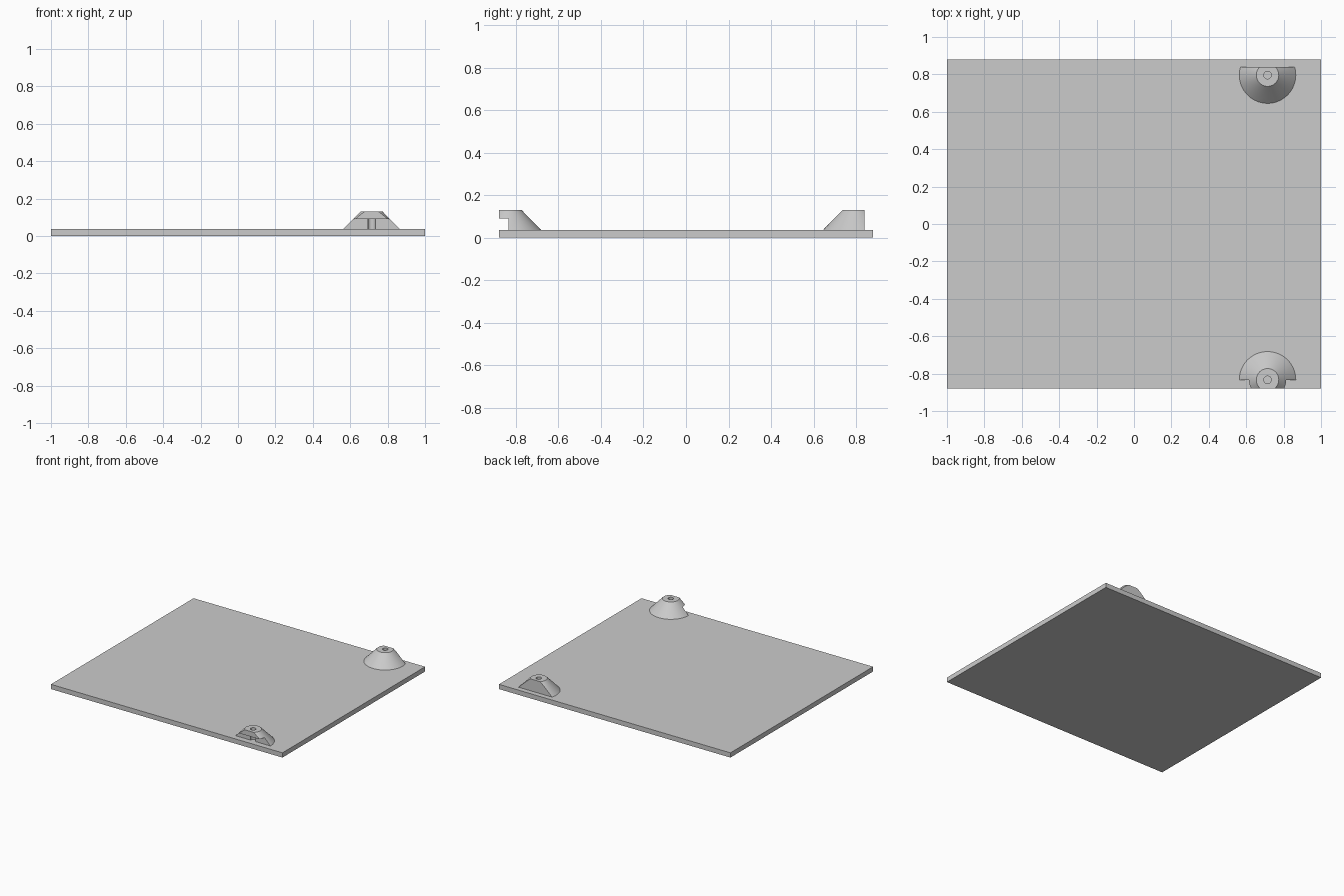
import bpy, bmesh, math

cube = bpy.data.objects.get("Cube")
if cube:
    bpy.data.objects.remove(cube, do_unlink=True)

PLATE_TOP, MOUNT_TOP, HALF_DEPTH = 0.037, 0.13, 0.88
MOUNT_X = 0.714

grey = bpy.data.materials.new("plain grey")
grey.use_nodes = True
colour = (0.6, 0.6, 0.6, 1)
grey.diffuse_color = colour
grey.node_tree.nodes["Principled BSDF"].inputs["Base Color"].default_value = colour


def add_object(name, bm):
    bmesh.ops.recalc_face_normals(bm, faces=bm.faces)
    mesh = bpy.data.meshes.new(name)
    bm.to_mesh(mesh)
    bm.free()
    mesh.materials.append(grey)
    obj = bpy.data.objects.new(name, mesh)
    bpy.context.collection.objects.link(obj)
    return obj


def box(name, low, high):
    bm = bmesh.new()
    bmesh.ops.create_cube(bm, size=1)
    for v in bm.verts:
        v.co = [h if c > 0 else l for c, l, h in zip(v.co, low, high)]
    return add_object(name, bm)


def cone_mount(name, y):
    """Truncated cone with a screw hole down its axis."""
    bm = bmesh.new()
    profile = [(0.02, PLATE_TOP), (0.151, PLATE_TOP), (0.06, MOUNT_TOP), (0.02, MOUNT_TOP)]
    verts = [bm.verts.new((r, 0, z)) for r, z in profile]
    edges = [bm.edges.new((verts[i - 1], verts[i])) for i in range(len(verts))]
    bmesh.ops.spin(bm, geom=verts + edges, cent=(0, 0, 0), axis=(0, 0, 1),
                   angle=math.tau, steps=64)
    bmesh.ops.remove_doubles(bm, verts=bm.verts, dist=0.0001)
    bmesh.ops.translate(bm, verts=bm.verts, vec=(MOUNT_X, y, 0))
    return add_object(name, bm)


def cut(obj, cutter):
    mod = obj.modifiers.new("cut", "BOOLEAN")
    mod.operation, mod.solver, mod.object = "DIFFERENCE", "EXACT", cutter
    bpy.context.view_layer.objects.active = obj
    bpy.ops.object.modifier_apply(modifier=mod.name)
    bpy.data.objects.remove(cutter, do_unlink=True)


# Base plate
box("base_plate", (-1, -HALF_DEPTH, 0), (1, HALF_DEPTH, PLATE_TOP))

# Back mount, trimmed flat near the plate edge
back = cone_mount("back_mount", 0.796)
cut(back, box("back_trim", (0, 0.84, -1), (2, 2, 1)))

# Front mount, trimmed at the plate edge and undercut below its lip
front = cone_mount("front_mount", -0.833)
cut(front, box("front_trim", (0, -2, -1), (2, -HALF_DEPTH, 1)))
cut(front, box("front_undercut", (0, -2, -1), (2, -0.835, 0.09)))

# Smooth cone sides, crisp edges
for obj in (back, front):
    bpy.ops.object.select_all(action="DESELECT")
    obj.select_set(True)
    bpy.context.view_layer.objects.active = obj
    bpy.ops.object.shade_smooth_by_angle(angle=math.radians(30))
